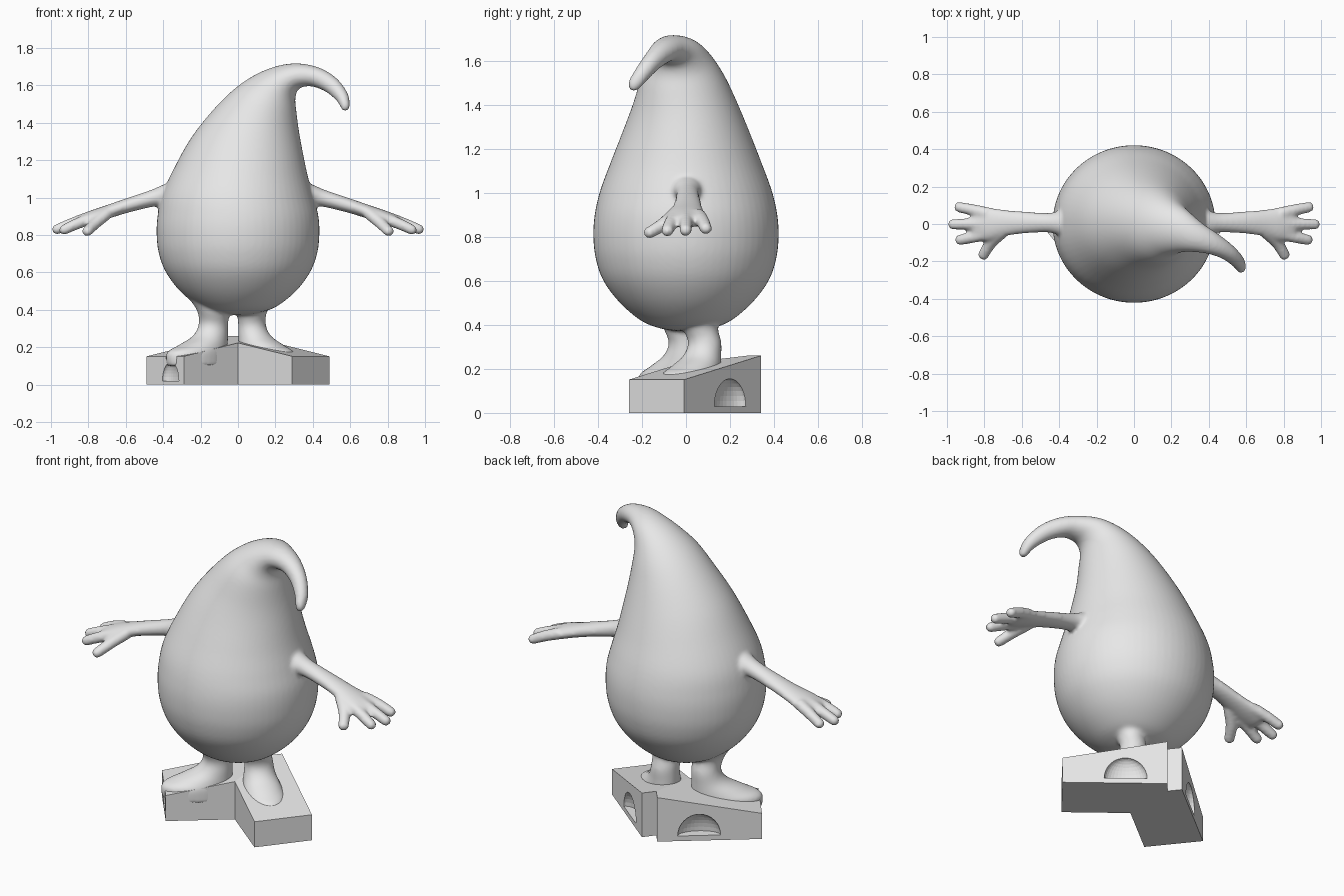
import bpy, bmesh, math
from mathutils import Vector, Matrix

if "Cube" in bpy.data.objects:
    bpy.data.objects.remove(bpy.data.objects["Cube"])

grey = bpy.data.materials.new("plain_grey")
grey.diffuse_color = (0.8, 0.8, 0.8, 1)
grey.use_nodes = True
grey.node_tree.nodes["Principled BSDF"].inputs["Base Color"].default_value = grey.diffuse_color
UP = Vector((0, 0, 1))


def make_object(name, bm):
    bmesh.ops.recalc_face_normals(bm, faces=bm.faces[:])
    mesh = bpy.data.meshes.new(name)
    bm.to_mesh(mesh)
    bm.free()
    mesh.materials.append(grey)
    obj = bpy.data.objects.new(name, mesh)
    bpy.context.collection.objects.link(obj)
    return obj


def spline(p0, p1, p2, p3, t):
    return 0.5 * (2 * p1 + (p2 - p0) * t + (2 * p0 - 5 * p1 + 4 * p2 - p3) * t * t
                  + (3 * p1 - p0 - 3 * p2 + p3) * t ** 3)


def skin(bm, rings, steps=6, n=40):
    """Closed tube through elliptical rings (centre, axis, axis)."""
    last = len(rings) - 1
    dense = []
    for i in range(last):
        idx = [max(i - 1, 0), i, i + 1, min(i + 2, last)]
        for k in range(steps):
            dense.append([spline(*(rings[j][c] for j in idx), k / steps) for c in range(3)])
    dense.append(rings[-1])
    loops = []
    for c, a, b in dense:
        loops.append([bm.verts.new(c + a * math.cos(2 * math.pi * k / n)
                                   + b * math.sin(2 * math.pi * k / n)) for k in range(n)])
    for l0, l1 in zip(loops, loops[1:]):
        for k in range(n):
            m = (k + 1) % n
            bm.faces.new((l0[k], l0[m], l1[m], l1[k]))
    bm.faces.new(loops[0])
    bm.faces.new(loops[-1])


def limb(bm, points, side):
    """Round-ended limb through points (x, y, z, half width, half height)."""
    pts = [Vector((p[0] * side, p[1], p[2])) for p in points]
    rings = []
    for i, p in enumerate(pts):
        t = (pts[min(i + 1, len(pts) - 1)] - pts[max(i - 1, 0)]).normalized()
        b = t.cross(UP).normalized()
        rings.append((p, b.cross(t) * points[i][4], b * points[i][3]))
    c, a, b = rings[-1]
    r = min(a.length, b.length)
    for d, s in ((0.5, 0.86), (0.85, 0.52), (0.98, 0.2)):
        rings.append((c + t * r * d, a * s, b * s))
    skin(bm, rings, 4, 24)


bm = bmesh.new()

# Egg-shaped trunk
rings = []
for z, rx, ry in ((0.372, 0.04, 0.04), (0.385, 0.12, 0.12), (0.42, 0.21, 0.205),
                  (0.5, 0.31, 0.30), (0.6, 0.385, 0.375), (0.7, 0.423, 0.41),
                  (0.8, 0.435, 0.421), (0.9, 0.43, 0.415)):
    rings.append((Vector((0, 0, z)), Vector((-rx, 0, 0)), Vector((0, ry, 0))))
# Head curling into a hooked tip: outer x, z, inner x, z, centre y, half depth
curl = ((-0.405, 1.02, 0.405, 1.0, 0, 0.39), (-0.335, 1.17, 0.372, 1.12, 0, 0.34),
        (-0.25, 1.32, 0.345, 1.25, 0, 0.285), (-0.14, 1.46, 0.325, 1.36, -0.01, 0.235),
        (-0.02, 1.58, 0.312, 1.46, -0.015, 0.19), (0.10, 1.66, 0.306, 1.53, -0.025, 0.145),
        (0.22, 1.705, 0.32, 1.575, -0.045, 0.11), (0.33, 1.716, 0.355, 1.593, -0.075, 0.08),
        (0.44, 1.692, 0.405, 1.592, -0.105, 0.06), (0.53, 1.635, 0.47, 1.565, -0.15, 0.045),
        (0.585, 1.56, 0.525, 1.52, -0.2, 0.037), (0.598, 1.5, 0.548, 1.485, -0.235, 0.03),
        (0.59, 1.472, 0.56, 1.464, -0.25, 0.015))
for ox, oz, ix, iz, y, ry in curl:
    outer, inner = Vector((ox, y, oz)), Vector((ix, y, iz))
    c, a = (outer + inner) / 2, (outer - inner) / 2
    t = (c - rings[-1][0]).normalized()
    b = t.cross(a).normalized()
    b *= -ry if b.y > 0 else ry
    rings.append((c, a, -b))
skin(bm, rings, 6, 64)

# Arms, three fingers and a thumb on each side
for side in (1, -1):
    limb(bm, ((0.30, 0.005, 1.02, 0.085, 0.085), (0.39, 0.005, 1.01, 0.068, 0.06),
              (0.46, 0.007, 0.995, 0.052, 0.045), (0.6, 0.008, 0.955, 0.06, 0.038),
              (0.7, 0.005, 0.922, 0.072, 0.036), (0.78, 0, 0.895, 0.09, 0.036),
              (0.84, 0, 0.873, 0.085, 0.032)), side)
    limb(bm, ((0.78, 0.055, 0.9, 0.034, 0.032), (0.86, 0.075, 0.872, 0.031, 0.03),
              (0.935, 0.09, 0.838, 0.028, 0.027)), side)
    limb(bm, ((0.78, 0, 0.9, 0.034, 0.032), (0.88, 0, 0.865, 0.031, 0.03),
              (0.968, -0.002, 0.83, 0.028, 0.027)), side)
    limb(bm, ((0.78, -0.05, 0.89, 0.034, 0.032), (0.86, -0.07, 0.86, 0.031, 0.03),
              (0.93, -0.085, 0.828, 0.028, 0.027)), side)
    limb(bm, ((0.70, -0.04, 0.915, 0.034, 0.032), (0.765, -0.1, 0.86, 0.032, 0.03),
              (0.805, -0.165, 0.82, 0.029, 0.027)), side)

# Legs flaring into feet that sink into the base
for side, x0, y0, reach in ((-1, 0.132, 0.0, 1.0), (1, 0.075, 0.085, 0.9)):
    toe = Vector((0.78 * side, -0.62, 0))
    across = UP.cross(toe)
    rings = []
    for z, dx, dy, shift, a, b in ((0.56, 0.05, -0.02, 0, 0.13, 0.13), (0.46, 0.02, -0.02, 0, 0.11, 0.105),
                                   (0.39, 0, -0.02, 0, 0.086, 0.084), (0.32, 0, 0, 0, 0.08, 0.078),
                                   (0.26, 0, 0, 0.02, 0.1, 0.085), (0.21, 0, 0, 0.07, 0.15, 0.1),
                                   (0.17, 0, 0, 0.11, 0.19, 0.11), (0.1, 0, 0, 0.11, 0.19, 0.11)):
        c = Vector(((x0 + dx) * side, y0 + dy, z)) + toe * shift * reach
        rings.append((c, toe * a * reach, across * b))
    skin(bm, rings, 5, 32)

body = make_object("body_with_limbs", bm)
# Fuse the parts and soften the joints
fuse = body.modifiers.new("fuse", 'REMESH')
fuse.mode = 'VOXEL'
fuse.voxel_size = 0.0105
fuse.use_smooth_shade = True
soft = body.modifiers.new("soften", 'SMOOTH')
soft.factor = 0.5
soft.iterations = 5

# V-shaped base with two sloping tops
half = [(0, -0.03), (0.29, -0.26), (0.49, -0.01), (0.05, 0.34), (0, 0.277)]


def top_z(x, y):
    return 0.26 - 0.195 * ((abs(x) - 0.05) * 0.78 - (y - 0.34) * 0.62)


bm = bmesh.new()
outline = half + [(-x, y) for x, y in reversed(half[1:4])]
low = [bm.verts.new((x, y, 0)) for x, y in outline]
high = [bm.verts.new((x, y, top_z(x, y))) for x, y in outline]
for i in range(8):
    j = (i + 1) % 8
    bm.faces.new((low[i], low[j], high[j], high[i]))
bm.faces.new(low)
bm.faces.new(high[:5])
bm.faces.new(high[4:] + high[:1])
base = make_object("base", bm)

# Dome-shaped hollows in the outer faces and one toe face
bm = bmesh.new()
for x, y, z, angle, width, height, depth in (
        (0.226, 0.2, 0.03, math.atan2(0.35, -0.44), 0.115, 0.125, 0.06),
        (-0.226, 0.2, 0.03, math.atan2(0.35, 0.44), 0.115, 0.125, 0.06),
        (-0.36, -0.172, 0.02, math.atan2(-0.25, 0.2), 0.07, 0.1, 0.04)):
    ball = bmesh.ops.create_uvsphere(bm, u_segments=32, v_segments=16, radius=1)["verts"]
    for v in ball:
        v.co.z = max(v.co.z, 0)
    place = (Matrix.Translation((x, y, z)) @ Matrix.Rotation(angle, 4, 'Z')
             @ Matrix.Diagonal((width, depth, height, 1)))
    bmesh.ops.transform(bm, matrix=place, verts=ball)
# Flat undersides replace the collapsed lower halves
flat = [f for f in bm.faces if len({round(v.co.z, 5) for v in f.verts}) == 1]
bmesh.ops.delete(bm, geom=flat, context='FACES')
bmesh.ops.delete(bm, geom=[v for v in bm.verts if not v.link_faces], context='VERTS')
bmesh.ops.holes_fill(bm, edges=[e for e in bm.edges if e.is_boundary], sides=0)
cutter = make_object("hollow_cutter", bm)
cutter.hide_render = True
cutter.hide_viewport = True
cut = base.modifiers.new("hollows", 'BOOLEAN')
cut.operation = 'DIFFERENCE'
cut.solver = 'EXACT'
cut.object = cutter
